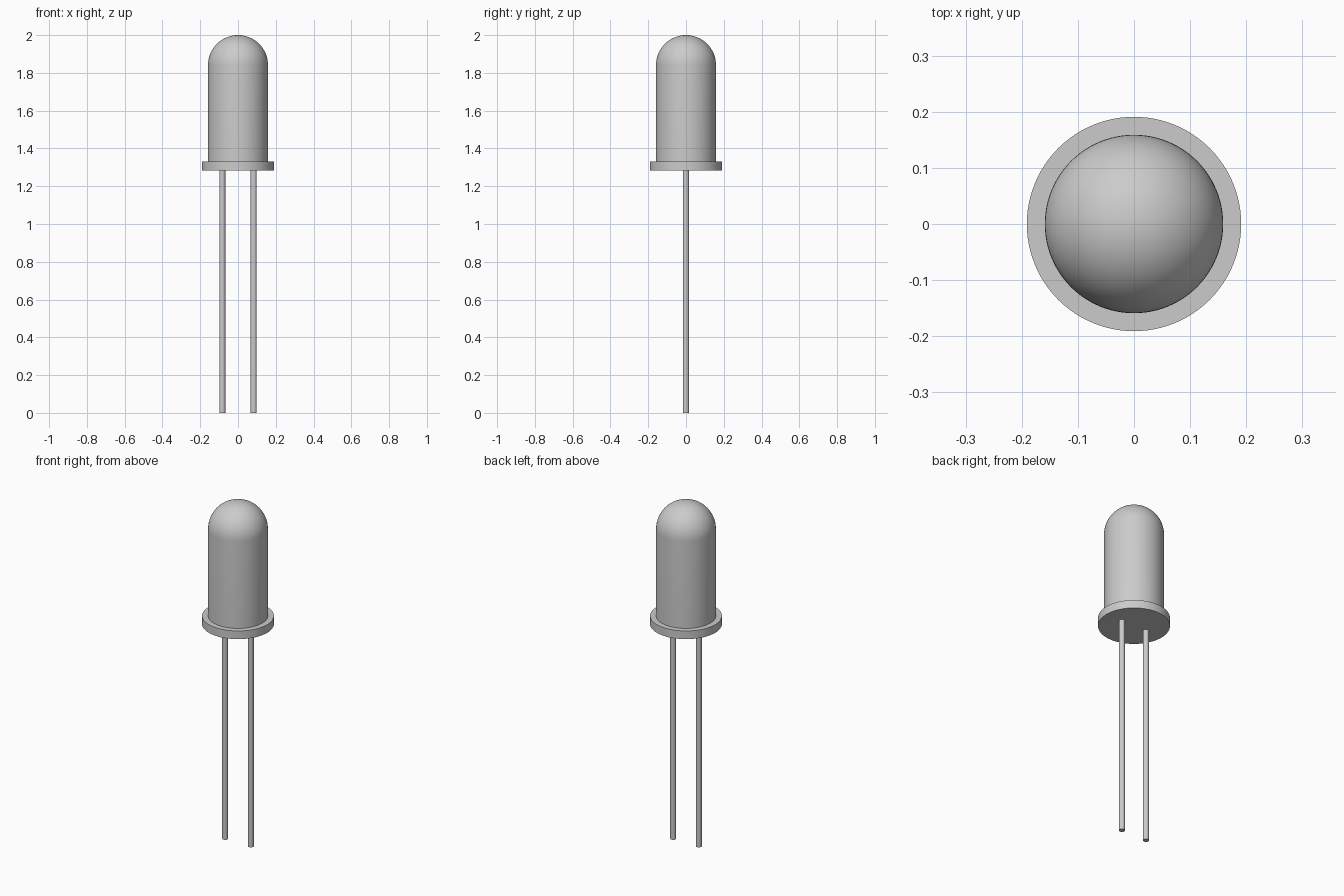
import bpy, bmesh, math
from mathutils import Vector

cube = bpy.data.objects.get("Cube")
if cube:
    bpy.data.objects.remove(cube)

grey = bpy.data.materials.new("plain grey")
grey.use_nodes = True
colour = (0.6, 0.6, 0.6, 1)
grey.diffuse_color = colour
grey.node_tree.nodes["Principled BSDF"].inputs["Base Color"].default_value = colour


def lathe(name, profile, x=0, steps=64):
    """Revolve an (r, z) profile about a vertical axis at x."""
    bm = bmesh.new()
    verts = [bm.verts.new((r, 0, z)) for r, z in profile]
    edges = [bm.edges.new(pair) for pair in zip(verts, verts[1:])]
    bmesh.ops.spin(bm, geom=verts + edges, cent=(0, 0, 0), axis=(0, 0, 1),
                   angle=math.tau, steps=steps, use_duplicate=False)
    bmesh.ops.remove_doubles(bm, verts=bm.verts, dist=1e-5)
    bmesh.ops.recalc_face_normals(bm, faces=bm.faces)
    mesh = bpy.data.meshes.new(name)
    bm.to_mesh(mesh)
    bm.free()
    mesh.materials.append(grey)
    obj = bpy.data.objects.new(name, mesh)
    obj.location = Vector((x, 0, 0))
    bpy.context.collection.objects.link(obj)
    bpy.ops.object.select_all(action="DESELECT")
    obj.select_set(True)
    bpy.context.view_layer.objects.active = obj
    bpy.ops.object.shade_smooth_by_angle(angle=math.radians(35))
    return obj


# Lens body: flange, straight wall and hemispherical dome in one profile
BASE, RIM, RADIUS, TOP = 1.282, 1.33, 0.159, 2.0
dome = [(RADIUS * math.cos(a), TOP - RADIUS + RADIUS * math.sin(a))
        for a in (math.pi / 2 * i / 16 for i in range(17))]
lathe("lens_body", [(0, BASE), (0.191, BASE), (0.191, RIM), (RADIUS, RIM)] + dome, steps=96)

# Two straight wire leads
for side, x in (("left", 0.083), ("right", -0.083)):
    lathe(side + "_lead", [(0, 0), (0.016, 0), (0.016, BASE), (0, BASE)], x, 32)
